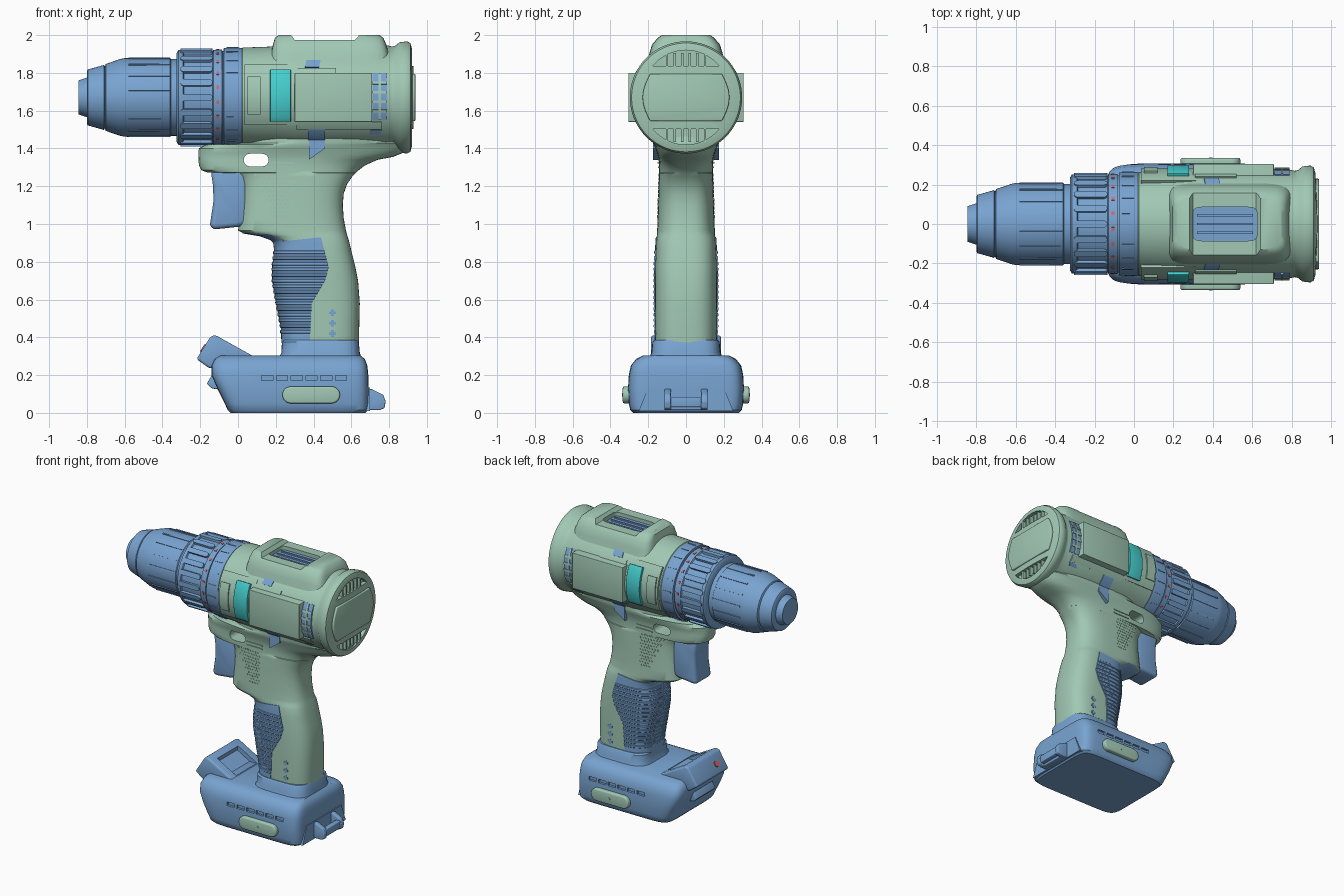
import bpy, bmesh, math
from mathutils import Vector, Matrix

if "Cube" in bpy.data.objects:
    bpy.data.objects.remove(bpy.data.objects["Cube"], do_unlink=True)

AX = 1.67  # height of the barrel axis


def material(name, rgb):
    m = bpy.data.materials.new(name)
    m.use_nodes = True
    m.diffuse_color = (*rgb, 1)
    m.node_tree.nodes["Principled BSDF"].inputs["Base Color"].default_value = (*rgb, 1)
    return m


GREEN = material("sage green", (0.36, 0.58, 0.46))
BLUE = material("steel blue", (0.19, 0.37, 0.64))
TEAL = material("teal", (0.06, 0.62, 0.62))
RED = material("soft red", (0.75, 0.12, 0.13))


# ---- helpers ----
def skin(bm, rings):
    """Closed skin through rings of equal length, capped at both ends."""
    vs = [[bm.verts.new(p) for p in r] for r in rings]
    n = len(vs[0])
    for a, b in zip(vs, vs[1:]):
        for i in range(n):
            bm.faces.new((a[i], a[(i + 1) % n], b[(i + 1) % n], b[i]))
    bm.faces.new(vs[0][::-1])
    bm.faces.new(vs[-1])


def make(name, solids, mat, bevel=0, cut=(), keep=None):
    bm = bmesh.new()
    for rings in solids:
        skin(bm, rings)
    bmesh.ops.recalc_face_normals(bm, faces=bm.faces)
    me = bpy.data.meshes.new(name)
    bm.to_mesh(me)
    bm.free()
    ob = bpy.data.objects.new(name, me)
    bpy.context.collection.objects.link(ob)
    me.materials.append(mat)
    bpy.ops.object.select_all(action='DESELECT')
    bpy.context.view_layer.objects.active = ob
    ob.select_set(True)
    if bevel:
        b = ob.modifiers.new("Bevel", 'BEVEL')
        b.width, b.segments, b.limit_method = bevel, 3, 'ANGLE'
        bpy.ops.object.modifier_apply(modifier=b.name)
    for helper, op in [(c, 'DIFFERENCE') for c in cut] + ([(keep, 'INTERSECT')] if keep else []):
        c = make("cutter", helper, mat)
        c.hide_render = True
        bpy.ops.object.select_all(action='DESELECT')
        bpy.context.view_layer.objects.active = ob
        ob.select_set(True)
        b = ob.modifiers.new("Cut", 'BOOLEAN')
        b.operation, b.object, b.solver = op, c, 'EXACT'
        bpy.ops.object.modifier_apply(modifier=b.name)
        bpy.data.objects.remove(c, do_unlink=True)
    bpy.ops.object.shade_smooth_by_angle(angle=math.radians(35))
    return ob


def oval(z, x0, x1, hw, n=3.0, grow=0.0, count=56):
    c, a, b = (x0 + x1) / 2, (x1 - x0) / 2 + grow, hw + grow
    pts = []
    for i in range(count):
        t = math.tau * (i + 0.5) / count
        u, v = math.cos(t), math.sin(t)
        pts.append((c + a * math.copysign(abs(u) ** (2 / n), u),
                    b * math.copysign(abs(v) ** (2 / n), v), z))
    return pts


def lathe(profile, n=72):
    return [[(x, r * math.cos(math.tau * i / n), AX + r * math.sin(math.tau * i / n))
             for i in range(n)] for x, r in profile]


def prism(pts, y0, y1):
    return [[(x, y, z) for x, z in pts] for y in (y0, y1)]


def box(x0, x1, y0, y1, z0, z1):
    return prism([(x0, z0), (x1, z0), (x1, z1), (x0, z1)], y0, y1)


def stadium(x0, x1, z0, z1):
    r, cz = (z1 - z0) / 2, (z0 + z1) / 2
    return [(cx + r * math.cos(a0 + math.pi * i / 10), cz + r * math.sin(a0 + math.pi * i / 10))
            for cx, a0 in ((x1 - r, -math.pi / 2), (x0 + r, math.pi / 2)) for i in range(11)]


def patch(x0, x1, z0, z1, r, thick, shear=0.0):
    """Plates bent round the barrel on both sides."""
    out = []
    a0, a1 = (math.asin((z - AX) / r) for z in (z0, z1))
    arc = [a0 + (a1 - a0) * i / 12 for i in range(13)]
    for s in (-1, 1):
        sec = [(r, a) for a in arc] + [(r - thick, a) for a in arc[::-1]]
        out.append([[(x + shear * (q * math.sin(a) + AX - z0), s * q * math.cos(a), AX + q * math.sin(a))
                     for q, a in sec] for x in (x0, x1)])
    return out


def around(solid, count, start=0.0):
    """Repeat a solid round the barrel axis."""
    o = Vector((0, 0, AX))
    return [[[Matrix.Rotation(start + math.tau * i / count, 3, 'X') @ (Vector(p) - o) + o for p in r]
             for r in solid] for i in range(count)]


# ---- chuck and clutch collar ----
make("chuck_jaws", [lathe([(-0.95, 0.042), (-0.93, 0.05), (-0.82, 0.064)], 24)], TEAL,
     cut=[around(box(-0.97, -0.86, -0.008, 0.008, AX, AX + 0.1), 3), [lathe([(-0.97, 0.018), (-0.87, 0.018)], 16)]])
make("chuck", [lathe([(-0.845, 0.07), (-0.845, 0.09), (-0.8, 0.105), (-0.8, 0.14), (-0.795, 0.148), (-0.71, 0.172),
                      (-0.705, 0.165), (-0.70, 0.177), (-0.625, 0.203), (-0.60, 0.208), (-0.36, 0.21),
                      (-0.355, 0.203), (-0.30, 0.203)])], BLUE)
make("chuck_grip_lines", around(box(-0.58, -0.36, -0.005, 0.005, AX + 0.2, AX + 0.2135), 16, 0.2), BLUE)
make("clutch_collar", [lathe([(-0.325, 0.19), (-0.325, 0.235), (-0.315, 0.252), (-0.29, 0.253), (-0.285, 0.243),
                              (-0.135, 0.243), (-0.13, 0.252), (-0.085, 0.254), (-0.083, 0.246), (-0.077, 0.246),
                              (-0.075, 0.262), (0.0, 0.264), (0.02, 0.262), (0.02, 0.2)])], BLUE)
rib = [[(x, y, z + AX) for x, y in [(px, pz) for px, pz in stadium(-0.305, -0.135, -0.018, 0.018)]]
       for z in (0.23, 0.259)]
make("collar_ribs", around(rib, 20), BLUE)
make("collar_notches", around(box(-0.06, 0.0, -0.004, 0.004, AX + 0.25, AX + 0.267), 20, 0.1), BLUE)
make("collar_marks", around(box(-0.115, -0.1, -0.009, 0.009, AX + 0.24, AX + 0.2565), 20, 0.1), RED)

# ---- motor housing ----
crescents = []
for s in (-1, 1):
    a = [math.radians(42 + 96 * i / 16) for i in range(17)]
    crescents.append([[(x, 0.235 * math.cos(t), AX + s * 0.25 * math.sin(t)) for t in a] for x in (0.895, 1.0)])
make("motor_housing", [lathe([(0.015, 0.2), (0.015, 0.255), (0.025, 0.264), (0.2, 0.27), (0.3, 0.278), (0.78, 0.278),
                              (0.815, 0.27), (0.83, 0.272), (0.855, 0.292), (0.895, 0.297), (0.912, 0.288),
                              (0.92, 0.262), (0.93, 0.15), (0.932, 0.02)])], GREEN, cut=[crescents])
make("rear_vent_bars", [box(0.885, 0.921, y - 0.006, y + 0.006, *sorted((AX + s * 0.165, AX + s * 0.235)))
                        for s in (-1, 1) for y in (-0.1, -0.06, -0.02, 0.02, 0.06, 0.1)], GREEN)
# rear panel with bowed ends
bow = [(s * (0.19 + 0.04 * math.cos(t * math.pi / 2)), AX + s * 0.125 * t)
       for s in (1, -1) for t in [-1 + i / 5 for i in range(11)]]
make("rear_panel", [[[(x, y, z) for y, z in bow] for x in (0.9, 0.939)]], GREEN, bevel=0.006)
make("side_panels", [box(0.3, 0.71, -0.305, 0.305, 1.54, 1.80)], GREEN, bevel=0.004)
make("side_frames", patch(0.035, 0.315, 1.525, 1.845, 0.281, 0.03) + patch(0.31, 0.52, 1.80, 1.825, 0.286, 0.02)
     + patch(0.31, 0.76, 1.50, 1.54, 0.286, 0.02) + patch(0.05, 0.12, 1.58, 1.78, 0.29, 0.02), GREEN)
make("side_bands", patch(0.17, 0.28, 1.54, 1.82, 0.298, 0.03), TEAL, bevel=0.004)
make("side_vents", patch(0.712, 0.79, 1.55, 1.80, 0.283, 0.009), BLUE)
make("side_vent_bars", [p for z in (1.59, 1.64, 1.69, 1.74) for p in patch(0.712, 0.79, z, z + 0.014, 0.288, 0.02)]
     + patch(0.745, 0.757, 1.55, 1.80, 0.288, 0.02), GREEN)
make("upper_windows", patch(0.355, 0.43, 1.83, 1.885, 0.283, 0.009, 0.2)
     + patch(0.69, 0.75, 1.475, 1.495, 0.283, 0.009, 0.6), BLUE)
make("lower_windows", patch(0.37, 0.46, 1.44, 1.53, 0.284, 0.009)
     + [prism([(0.375, 1.34), (0.46, 1.40), (0.46, 1.46), (0.375, 1.46)], s * 0.12, s * 0.174) for s in (-1, 1)], BLUE)

# ---- raised top with recessed window ----
make("top_hump", [[oval(z, x0, x1, w, 7) for z, x0, x1, w in
                   ((1.82, 0.16, 0.81, 0.215), (1.90, 0.175, 0.80, 0.195), (1.95, 0.185, 0.785, 0.18),
                    (1.985, 0.195, 0.77, 0.15), (2.0, 0.215, 0.75, 0.13))]], GREEN,
     cut=[[prism([(0.265, 2.02), (0.30, 1.975), (0.62, 1.975), (0.66, 2.02)], -0.3, 0.3)],
          [[oval(z, 0.30, 0.625, 0.086, 8) for z in (1.925, 2.05)]]])
make("top_window", [[oval(z, 0.295, 0.63, 0.09, 8) for z in (1.915, 1.948)]], BLUE)
make("top_window_bars", [box(0.32, 0.605, y - 0.006, y + 0.006, 1.93, 1.957) for y in (-0.045, 0, 0.045)], BLUE)

# ---- handle: height, front edge, back edge, half width ----
SECTIONS = [(0.36, .235, .64, .163), (0.45, .23, .642, .164), (0.58, .205, .645, .165), (0.70, .185, .636, .165),
            (0.78, .185, .62, .164), (0.86, .195, .60, .16), (0.91, .19, .588, .157), (0.935, .12, .58, .155),
            (0.95, .03, .576, .154), (0.965, .0, .572, .153), (1.03, .008, .56, .15), (1.1, .015, .555, .148),
            (1.16, .018, .56, .146), (1.21, .015, .577, .145), (1.25, .0, .605, .143), (1.27, -.02, .624, .143),
            (1.272, -.16, .626, .143), (1.285, -.195, .64, .143), (1.31, -.207, .672, .143), (1.34, -.21, .74, .145),
            (1.355, -.21, .82, .148), (1.375, -.21, .87, .153), (1.40, -.208, .905, .163), (1.42, -.17, .912, .17),
            (1.43, .02, .91, .172), (1.50, .03, .88, .172)]


def section(z):
    for a, b in zip(SECTIONS, SECTIONS[1:]):
        if a[0] <= z <= b[0]:
            t = (z - a[0]) / (b[0] - a[0])
            return [p + (q - p) * t for p, q in zip(a, b)]


def side_y(x, z):
    _, x0, x1, hw = section(z)
    u = abs((2 * x - x0 - x1) / (x1 - x0))
    return hw * (1 - min(u, 1) ** 3) ** (1 / 3)


make("handle", [[oval(*s) for s in SECTIONS]], GREEN, cut=[[prism(stadium(0.03, 0.162, 1.305, 1.372), -0.4, 0.4)]])

# rubber grip: ribbed sleeve trimmed to the side outline
rows = [(0.365, 0.005)]
for i in range(15):
    z = 0.42 + 0.03 * i
    rows += [(z, 0.004), (z + 0.004, 0.008), (z + 0.016, 0.008), (z + 0.02, 0.004)]
rows += [(z, 0.005) for z in (0.90, 0.915, 0.935, 0.95, 0.965, 1.0)]
grip_outline = [(-0.1, 0.955), (0.06, 0.952), (0.17, 0.945), (0.24, 0.91), (0.30, 0.915), (0.44, 0.93), (0.48, 0.77),
                (0.46, 0.70), (0.39, 0.58), (0.38, 0.37), (-0.1, 0.37)]
make("rubber_grip", [[oval(*section(z), grow=g) for z, g in rows]], BLUE, keep=[prism(grip_outline, -0.4, 0.4)])

# hatched thumb pads, plus marks and rear seam strips on both sides
studs, marks, seams = [], [], []
for s in (-1, 1):
    for j in range(11):
        z = 1.04 + 0.022 * j
        for i in range(4 + j // 2):
            x = 0.26 - 0.021 * i + 0.0105 * (j % 2)
            y = side_y(x, z)
            d = 0.008
            studs.append(prism([(x - d, z), (x, z - d), (x + d, z), (x, z + d)], s * (y - 0.01), s * (y + 0.003)))
    for z in (0.42, 0.475, 0.53):
        y = side_y(0.5, z)
        marks += [box(0.5 - a, 0.5 + a, s * (y - 0.01), s * (y + 0.003), z - b, z + b)
                  for a, b in ((0.018, 0.007), (0.007, 0.018))]
    for x0, z in ((0.17, 1.30), (0.17, 1.325)):
        y = side_y(x0, z)
        seams.append(box(x0, 0.3, s * (y - 0.02), s * (y + 0.006), z - 0.004, z + 0.004))
make("thumb_pads", studs, GREEN)
make("grip_marks", marks, BLUE)
make("seam_strips", seams, GREEN)

# ---- trigger ----
make("trigger", [prism([(-0.145, 1.29), (-0.132, 1.2), (-0.13, 1.12), (-0.148, 1.0), (-0.14, 0.97), (0.0, 0.985),
                        (0.05, 1.0), (0.05, 1.29)], -0.09, 0.09)], BLUE, bevel=0.025)

# ---- battery pack ----
slots = [box(x, x + 0.06, s * 0.288, s * 0.4, 0.172, 0.198) for s in (-1, 1)
         for x in [0.125 + 0.078 * i for i in range(6)]]
make("battery_pack", [[oval(z, x0, x1, w, 9) for z, x0, x1, w in
                       ((0.0, -0.04, 0.675, 0.28), (0.015, -0.055, 0.69, 0.295), (0.05, -0.07, 0.692, 0.303),
                        (0.13, -0.11, 0.692, 0.307), (0.2, -0.14, 0.69, 0.303), (0.25, -0.14, 0.685, 0.292),
                        (0.285, -0.125, 0.672, 0.265), (0.303, -0.10, 0.65, 0.23))]], BLUE, cut=[slots])
make("battery_neck", [[oval(z, x0, x1, w, 4) for z, x0, x1, w in
                       ((0.28, 0.21, 0.655, 0.20), (0.32, 0.23, 0.645, 0.183), (0.375, 0.232, 0.64, 0.178),
                        (0.385, 0.24, 0.635, 0.17))]], BLUE)
make("battery_flap", [prism([(-0.22, 0.285), (-0.145, 0.405), (-0.12, 0.412), (0.09, 0.295), (-0.08, 0.26),
                             (-0.15, 0.235)], -0.185, 0.185)], BLUE, bevel=0.015,
     cut=[[prism([(-0.09, 0.36), (-0.07, 0.45), (0.1, 0.40), (0.06, 0.275)], -0.12, 0.12)]])
make("battery_light", [[[(-0.184 - 0.83 * h + 0.55 * 0.022 * math.cos(t), -0.09 + 0.022 * math.sin(t),
                          0.342 + 0.55 * h + 0.83 * 0.022 * math.cos(t)) for t in [math.tau * i / 20 for i in range(20)]]
                        for h in (-0.01, 0.006)]], RED)
make("front_clip", [prism([(-0.165, 0.155), (-0.135, 0.205), (-0.08, 0.2), (-0.08, 0.12), (-0.14, 0.13)],
                          -0.11, 0.11)], BLUE, bevel=0.006)
tab = [(0.66, 0.13), (0.71, 0.125), (0.77, 0.095), (0.782, 0.06), (0.775, 0.025), (0.75, 0.015), (0.66, 0.015)]
make("rear_latch", [prism(tab, s * 0.08, s * 0.115) for s in (-1, 1)]
     + [box(0.735, 0.772, -0.09, 0.09, 0.03, 0.085), box(0.66, 0.74, -0.09, 0.09, 0.015, 0.035)], BLUE, bevel=0.006)
make("latch_surround", [[[(x, y, z) for y, z in ((-0.25, 0.01), (0.25, 0.01), (0.2, 0.135), (-0.2, 0.135))]
                         for x in (0.66, 0.698)]], BLUE)
make("release_buttons", [prism(stadium(0.235, 0.54, 0.05, 0.14), s * 0.29, s * 0.335) for s in (-1, 1)], GREEN,
     bevel=0.01)
make("button_dots", [prism(stadium(0.381, 0.399, 0.086, 0.104), s * 0.33, s * 0.338) for s in (-1, 1)], GREEN)
